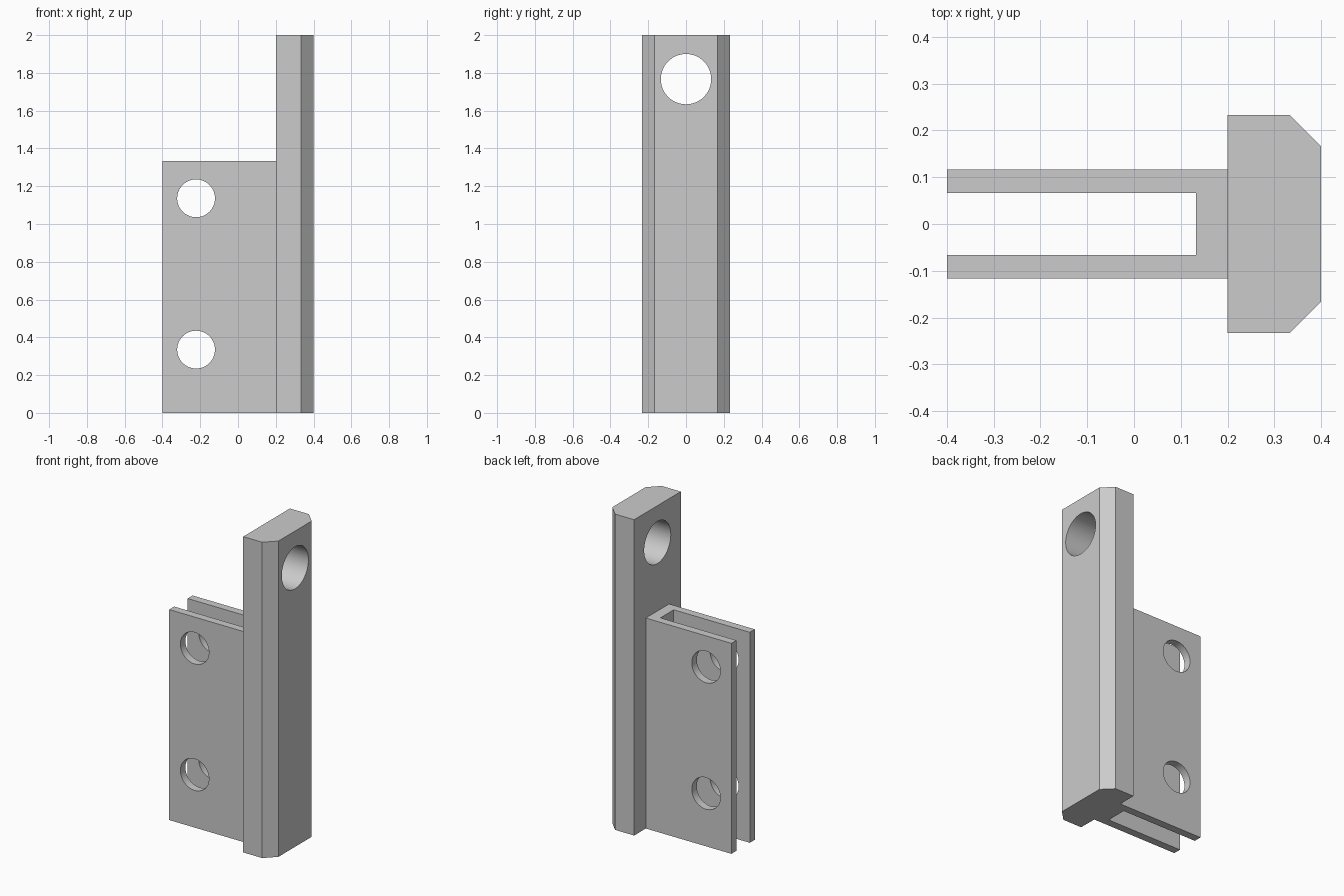
import bpy
import math

if "Cube" in bpy.data.objects:
    bpy.data.objects.remove(bpy.data.objects["Cube"], do_unlink=True)

grey = bpy.data.materials.new("plain grey")
grey.use_nodes = True
colour = (0.6, 0.6, 0.6, 1)
grey.diffuse_color = colour
grey.node_tree.nodes["Principled BSDF"].inputs["Base Color"].default_value = colour

HEIGHT = 2.0
PLATE_HEIGHT = 1.333


def prism(name, half_profile, height):
    """Extrude a plan outline, mirrored across y = 0, up from the ground."""
    outline = half_profile + [(x, -y) for x, y in reversed(half_profile)]
    n = len(outline)
    verts = [(x, y, z) for z in (0, height) for x, y in outline]
    faces = [tuple(reversed(range(n))), tuple(range(n, 2 * n))]
    faces += [(i, (i + 1) % n, n + (i + 1) % n, n + i) for i in range(n)]
    mesh = bpy.data.meshes.new(name)
    mesh.from_pydata(verts, [], faces)
    mesh.materials.append(grey)
    obj = bpy.data.objects.new(name, mesh)
    bpy.context.collection.objects.link(obj)
    # Make the normals point outward
    bpy.context.view_layer.objects.active = obj
    bpy.ops.object.mode_set(mode="EDIT")
    bpy.ops.mesh.select_all(action="SELECT")
    bpy.ops.mesh.normals_make_consistent(inside=False)
    bpy.ops.object.mode_set(mode="OBJECT")
    return obj


def drill(name, location, radius, rotation):
    bpy.ops.mesh.primitive_cylinder_add(vertices=64, radius=radius, depth=1,
                                        location=location, rotation=rotation)
    cutter = bpy.context.object
    cutter.name = name
    cutter.data.materials.append(grey)
    return cutter


def combine(target, other, operation):
    """Apply a boolean and discard the helper."""
    other.hide_render = True
    mod = target.modifiers.new(operation.lower(), "BOOLEAN")
    mod.operation = operation
    mod.solver = "EXACT"
    mod.object = other
    bpy.context.view_layer.objects.active = target
    bpy.ops.object.modifier_apply(modifier=mod.name)
    bpy.data.objects.remove(other, do_unlink=True)


# Tall bar with two chamfered outer edges
bracket = prism("slotted_bracket",
                [(0.4, 0.1667), (0.333, 0.2333), (0.2, 0.2333)], HEIGHT)

# Forked pair of plates, joined at the root and sunk into the bar
fork = prism("fork_plates",
             [(0.25, 0.1167), (-0.4, 0.1167), (-0.4, 0.0667), (0.133, 0.0667)],
             PLATE_HEIGHT)
combine(bracket, fork, "UNION")

# Hole through the top of the bar
combine(bracket, drill("bar_hole", (0.3, 0, 1.767), 0.1333,
                       (0, math.pi / 2, 0)), "DIFFERENCE")

# Two holes through both plates
for z in (0.335, 1.136):
    combine(bracket, drill("plate_hole", (-0.222, 0, z), 0.1,
                           (math.pi / 2, 0, 0)), "DIFFERENCE")

bpy.ops.object.select_all(action="DESELECT")
bracket.select_set(True)
bpy.context.view_layer.objects.active = bracket
bpy.ops.object.shade_smooth_by_angle(angle=math.radians(30))
